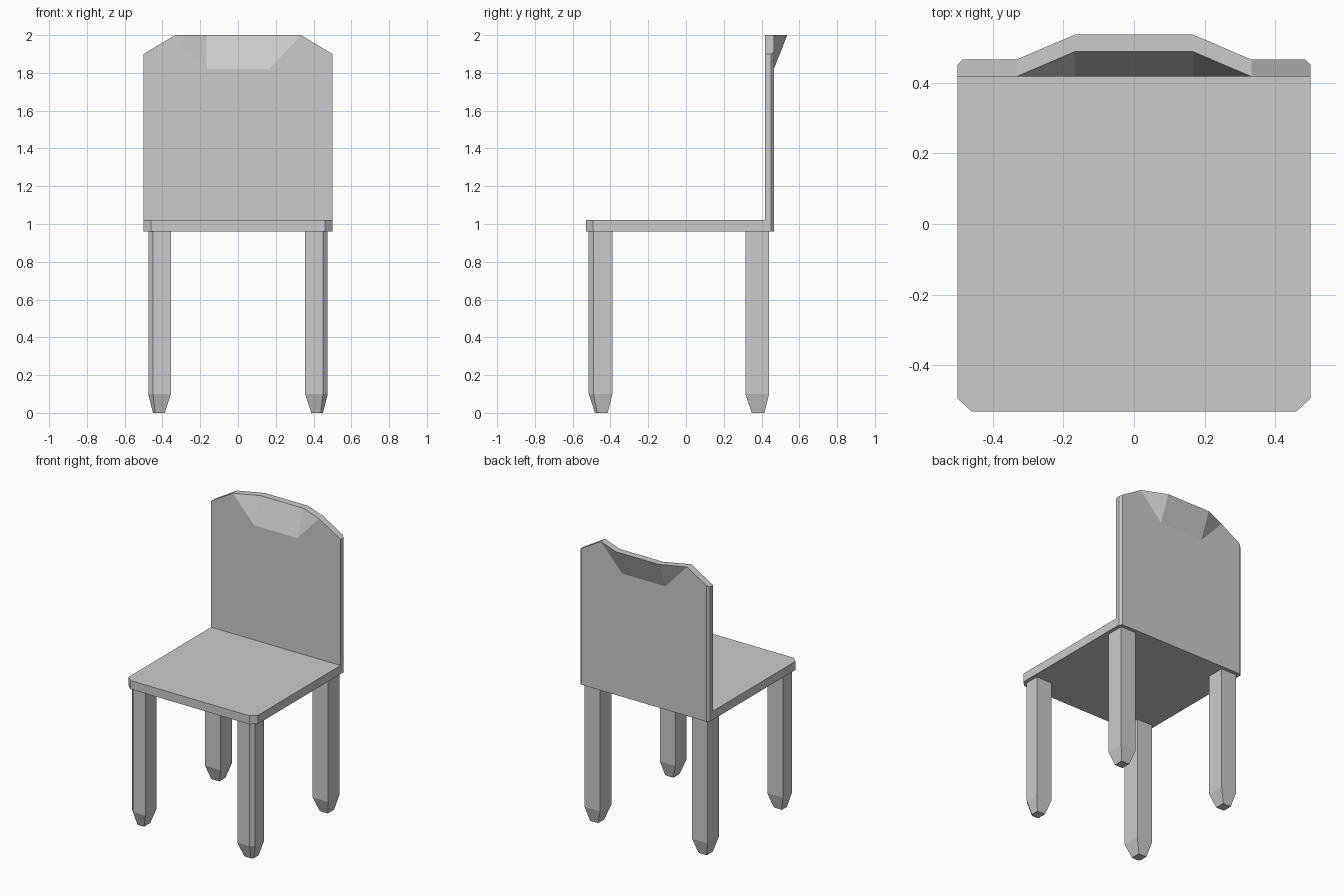
import bpy
import bmesh

default = bpy.data.objects.get("Cube")
if default:
    bpy.data.objects.remove(default, do_unlink=True)

grey = bpy.data.materials.new("plain grey")
grey.use_nodes = True
colour = (0.6, 0.6, 0.6, 1)
grey.diffuse_color = colour
grey.node_tree.nodes["Principled BSDF"].inputs["Base Color"].default_value = colour


def finish(name, bm):
    bmesh.ops.recalc_face_normals(bm, faces=bm.faces)
    mesh = bpy.data.meshes.new(name)
    bm.to_mesh(mesh)
    bm.free()
    mesh.materials.append(grey)
    obj = bpy.data.objects.new(name, mesh)
    bpy.context.collection.objects.link(obj)
    return obj


def bridge(bm, a, b):
    for i in range(len(a)):
        j = (i + 1) % len(a)
        bm.faces.new((a[i], a[j], b[j], b[i]))


def loft(name, rings):
    """Closed solid through a stack of matching outlines."""
    bm = bmesh.new()
    loops = [[bm.verts.new(p) for p in ring] for ring in rings]
    for a, b in zip(loops, loops[1:]):
        bridge(bm, a, b)
    bm.faces.new(loops[0])
    bm.faces.new(loops[-1])
    return finish(name, bm)


# Seat slab with clipped corners
half = [(0.46, -0.53), (0.5, -0.493), (0.5, 0.45), (0.485, 0.465)]
outline = half + [(-x, y) for x, y in reversed(half)]
loft("seat", [[(x, y, z) for x, y in outline] for z in (0.96, 1.02)])


# Legs with tapered feet; the front pair has a clipped outer corner
def leg(name, side, y0, y1, clip):
    rings = []
    for z, inset in ((0, 0.033), (0.1, 0), (0.96, 0)):
        x0, x1 = 0.355 + inset, 0.475 - inset * 0.75
        a, b = y0 + inset, y1 - inset * 0.75
        c = clip * (0.5 if z == 0 else 1)
        ring = [(x0, a), (x1 - c, a), (x1, a + c), (x1, b), (x0, b)]
        if not clip:
            ring.pop(2)
        rings.append([(side * x, y, z) for x, y in ring])
    loft(name, rings)


for side, label in ((1, "left"), (-1, "right")):
    leg("front_leg_" + label, side, -0.515, -0.39, 0.025)
    leg("back_leg_" + label, side, 0.315, 0.44, 0)

# Backrest: flat panel whose top middle is pushed backwards into a scoop
bm = bmesh.new()
front, back, middle = 0.417, 0.465, 0.45
PUSH = 0.071


def panel_ring(y, edge):
    right = [(edge, 1.02), (edge, 1.9 + (0.5 - edge) * 0.6), (0.333, 2)]
    rim = [(x, y, z) for x, z in right]
    rim += [(s * 0.167, y + PUSH, 2) for s in (1, -1)]
    rim += [(-x, y, z) for x, z in reversed(right)]
    ring = [bm.verts.new(p) for p in rim]
    low = [bm.verts.new((s * 0.167, y, 1.82)) for s in (1, -1)]
    return ring, low


rings = []
for y, edge in ((front, 0.5), (back, 0.485)):
    ring, low = panel_ring(y, edge)
    bm.faces.new(ring[:3] + low + ring[5:])
    bm.faces.new((ring[2], ring[3], low[0]))
    bm.faces.new((ring[3], ring[4], low[1], low[0]))
    bm.faces.new((ring[4], ring[5], low[1]))
    rings.append(ring)

# Side band of the panel, with narrow clipped rear edges
mid = []
for i, v in enumerate(rings[0]):
    p = v.co.copy()
    p.y += middle - front
    mid.append(bm.verts.new(p))
bridge(bm, rings[0], mid)
bridge(bm, mid, rings[1])
finish("backrest", bm)
